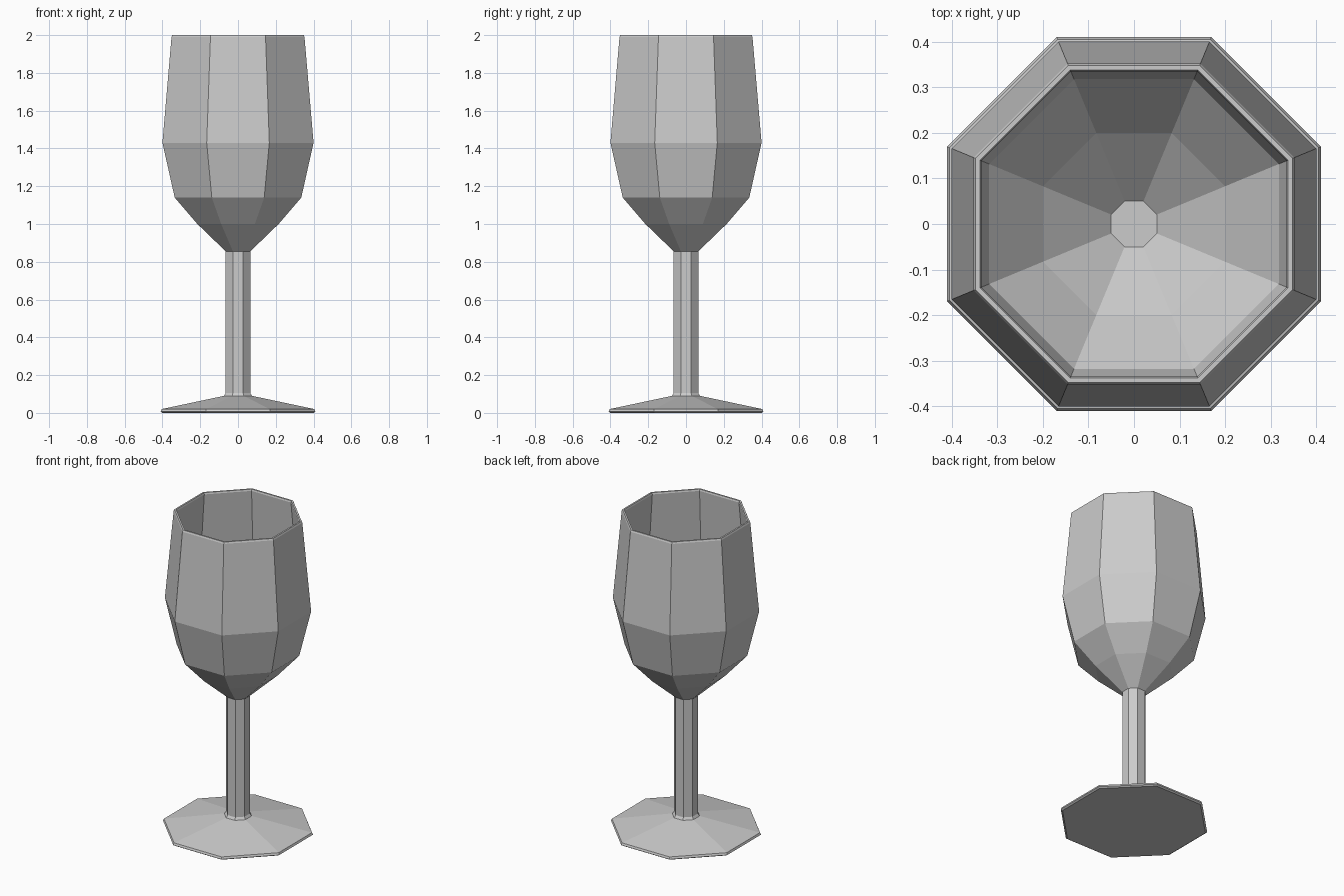
import bpy, bmesh, math

if "Cube" in bpy.data.objects:
    bpy.data.objects.remove(bpy.data.objects["Cube"])

SIDES = 8


def lathe(name, profile):
    """Revolve (apothem, z) points into a closed octagonal solid, flats facing the axes."""
    bm = bmesh.new()
    rings = []
    for apothem, z in profile:
        r = apothem / math.cos(math.pi / SIDES)
        angles = [2 * math.pi * (i + 0.5) / SIDES for i in range(SIDES)]
        rings.append([bm.verts.new((r * math.cos(a), r * math.sin(a), z)) for a in angles])
    for low, high in zip(rings, rings[1:]):
        for i in range(SIDES):
            j = (i + 1) % SIDES
            bm.faces.new((low[i], low[j], high[j], high[i]))
    bm.faces.new(rings[0][::-1])
    bm.faces.new(rings[-1])
    bmesh.ops.recalc_face_normals(bm, faces=bm.faces)
    mesh = bpy.data.meshes.new(name)
    bm.to_mesh(mesh)
    bm.free()
    obj = bpy.data.objects.new(name, mesh)
    bpy.context.collection.objects.link(obj)
    return obj


# One continuous goblet: foot, stem, outer bowl, rim, inner bowl
foot = [(0.40, 0.0), (0.41, 0.007), (0.405, 0.02), (0.075, 0.09)]
stem = [(0.065, 0.105), (0.065, 0.855)]
bowl_outside = [(0.215, 1.0), (0.335, 1.14), (0.40, 1.43), (0.352, 1.99), (0.348, 2.0)]
bowl_inside = [(0.338, 2.0), (0.335, 1.99), (0.382, 1.43), (0.318, 1.15),
               (0.20, 1.01), (0.05, 0.875)]
lathe("goblet", foot + stem + bowl_outside + bowl_inside)
